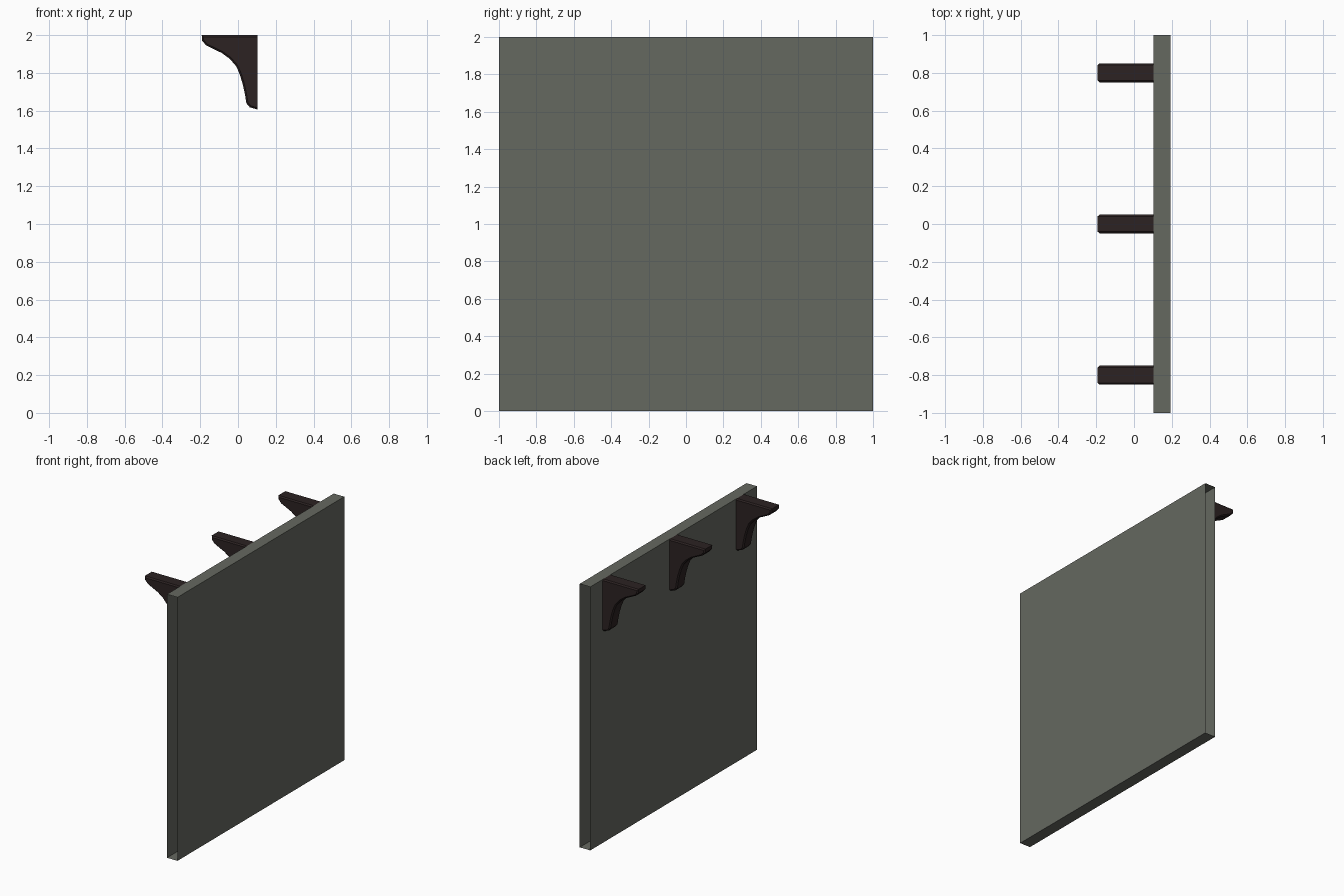
import bpy, bmesh

if "Cube" in bpy.data.objects:
    bpy.data.objects.remove(bpy.data.objects["Cube"])


def material(name, rgb):
    m = bpy.data.materials.new(name)
    m.diffuse_color = (*rgb, 1.0)
    m.use_nodes = True
    m.node_tree.nodes["Principled BSDF"].inputs["Base Color"].default_value = m.diffuse_color
    return m


def add_object(name, bm, mat):
    mesh = bpy.data.meshes.new(name)
    bm.to_mesh(mesh)
    bm.free()
    mesh.materials.append(mat)
    ob = bpy.data.objects.new(name, mesh)
    bpy.context.collection.objects.link(ob)
    return ob


stone = material("grey wall", (0.130, 0.138, 0.117))
wood = material("dark wood", (0.025, 0.016, 0.016))

WALL_X0, WALL_X1 = 0.104, 0.192

# Wall slab: a rectangular sleeve, open at both narrow ends
bm = bmesh.new()
section = [(WALL_X0, 0), (WALL_X1, 0), (WALL_X1, 2), (WALL_X0, 2)]
near = [bm.verts.new((x, -1, z)) for x, z in section]
far = [bm.verts.new((x, 1, z)) for x, z in section]
for i in range(4):
    j = (i + 1) % 4
    bm.faces.new((near[j], near[i], far[i], far[j]))
add_object("wall", bm, stone)

# Curved support bracket, profile in x and z, starting and ending at the wall
PROFILE = [(WALL_X0, 2.0), (-0.192, 2.0), (-0.19, 1.97), (-0.168, 1.945),
           (-0.085, 1.905), (-0.042, 1.873), (-0.008, 1.833), (0.01, 1.79),
           (0.026, 1.737), (0.038, 1.68), (0.044, 1.64), (0.062, 1.618),
           (WALL_X0, 1.606)]


def bracket(name, y):
    bm = bmesh.new()
    face = bm.faces.new([bm.verts.new((x, y - 0.05, z)) for x, z in PROFILE])
    ext = bmesh.ops.extrude_face_region(bm, geom=[face], use_keep_orig=True)
    for v in ext["geom"]:
        if isinstance(v, bmesh.types.BMVert):
            v.co.y += 0.1
    bmesh.ops.recalc_face_normals(bm, faces=bm.faces)
    # Chamfer the outline edges on both sides, except along the wall
    rim = [e for e in bm.edges
           if abs(e.verts[0].co.y - e.verts[1].co.y) < 1e-5
           and min(v.co.x for v in e.verts) < WALL_X0 - 1e-4]
    bmesh.ops.bevel(bm, geom=rim, offset=0.009, segments=1,
                    profile=0.5, affect='EDGES')
    # Remove the hidden face against the wall
    back = [f for f in bm.faces if all(v.co.x > WALL_X0 - 1e-4 for v in f.verts)]
    bmesh.ops.delete(bm, geom=back, context='FACES')
    return add_object(name, bm, wood)


for label, y in (("front", -0.8), ("middle", 0.0), ("back", 0.8)):
    bracket(label + "_bracket", y)
